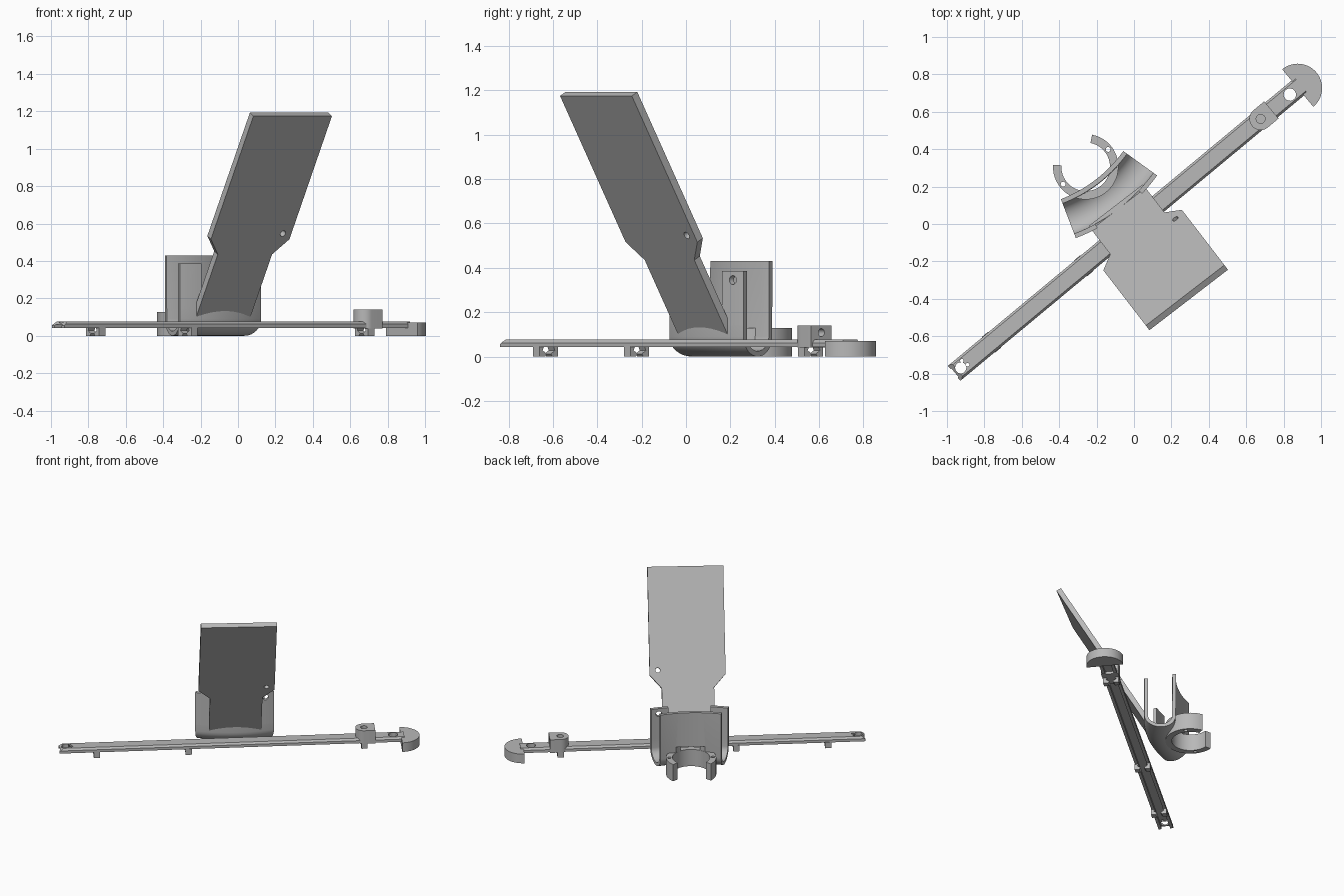
import bpy, bmesh, math
from mathutils import Matrix, Vector

if "Cube" in bpy.data.objects:
    bpy.data.objects.remove(bpy.data.objects["Cube"])

grey = bpy.data.materials.new("plain_grey")
grey.diffuse_color = (0.48, 0.48, 0.48, 1)
grey.use_nodes = True
grey.node_tree.nodes["Principled BSDF"].inputs["Base Color"].default_value = grey.diffuse_color

CRADLE = Matrix.Rotation(math.radians(37.6), 4, 'Z')
BAR = Matrix.Rotation(math.radians(39.7), 4, 'Z')
# maps (x, y, z) of a prism to (z, x, y): cross-section extruded along the bar
ALONG = Matrix(((0, 0, 1, 0), (1, 0, 0, 0), (0, 1, 0, 0), (0, 0, 0, 1)))
# sloping plate frame: x across, y up the slope, z out of the front face
PLATE = CRADLE @ Matrix.Translation((-0.016, 0.108, 0.1)) @ Matrix.Rotation(math.radians(119.5), 4, 'X')


def finish(name, bm, frame, smooth=True):
    bm.transform(frame)
    bmesh.ops.recalc_face_normals(bm, faces=bm.faces[:])
    me = bpy.data.meshes.new(name)
    bm.to_mesh(me)
    bm.free()
    me.materials.append(grey)
    ob = bpy.data.objects.new(name, me)
    bpy.context.collection.objects.link(ob)
    if smooth:
        shade(ob)
    return ob


def select(ob):
    bpy.ops.object.select_all(action='DESELECT')
    ob.select_set(True)
    bpy.context.view_layer.objects.active = ob


def shade(ob):
    select(ob)
    bpy.ops.object.shade_smooth_by_angle(angle=math.radians(30))


def prism(name, pts, lo, hi, frame):
    """Extrude a flat outline from lo to hi."""
    bm = bmesh.new()
    face = bm.faces.new([bm.verts.new((x, y, lo)) for x, y in pts])
    ext = bmesh.ops.extrude_face_region(bm, geom=[face])['geom']
    bmesh.ops.translate(bm, vec=(0, 0, hi - lo), verts=[g for g in ext if isinstance(g, bmesh.types.BMVert)])
    return finish(name, bm, frame)


def arc(cx, cy, rx, ry, a0, a1, n):
    out = []
    for i in range(n + 1):
        a = math.radians(a0 + (a1 - a0) * i / n)
        out.append((cx + rx * math.cos(a), cy + ry * math.sin(a)))
    return out


def circle(x, y, r, n=20):
    return arc(x, y, r, r, 0, 360, n)[:-1]


def cut(ob, outlines, lo, hi, frame):
    """Cut each outline through the object."""
    for pts in outlines:
        tool = prism("cutter", pts, lo, hi, frame)
        tool.hide_render = True
        mod = ob.modifiers.new("cut", 'BOOLEAN')
        mod.operation = 'DIFFERENCE'
        mod.solver = 'EXACT'
        mod.object = tool
        select(ob)
        bpy.ops.object.modifier_apply(modifier=mod.name)
        bpy.data.objects.remove(tool)
    shade(ob)


# --- Cradle: U section swept along a gentle arc ---
UC, VC = -0.018, 1.05


def sweep(name, section, a0, a1, n):
    bm = bmesh.new()
    rows = []
    for i in range(n + 1):
        a = math.radians(a0 + (a1 - a0) * i / n)
        rows.append([bm.verts.new((UC + r * math.sin(a), VC - r * math.cos(a), z)) for r, z in section])
    k = len(section)
    for p, q in zip(rows, rows[1:]):
        for j in range(k):
            bm.faces.new((p[j], p[(j + 1) % k], q[(j + 1) % k], q[j]))
    bm.faces.new(rows[0])
    bm.faces.new(rows[-1])
    return finish(name, bm, CRADLE)


section = ([(0.96, 0.16)] + arc(0.85, 0.09, 0.11, 0.09, 0, -180, 16) + [(0.737, 0.43), (0.762, 0.43)]
           + arc(0.85, 0.09, 0.085, 0.065, -180, 0, 16) + [(0.935, 0.16)])
cradle = sweep("cradle", section, -16.6, 16.6, 20)
cut(cradle, [circle(UC, 0.40, 0.131, 40)], -0.1, 0.17, CRADLE)

# upright tabs on both ends of the front wall
for side in (-1, 1):
    tab = sweep("cradle_tab", [(0.935, 0.14), (0.96, 0.14), (0.96, 0.385), (0.935, 0.385)],
                side * 9, side * 16.6, 6)
    hole = CRADLE @ Matrix.Translation((UC + side * 0.215, 0, 0.345)) @ Matrix.Rotation(math.pi / 2, 4, 'X')
    cut(tab, [circle(0, 0, 0.02)], -0.3, 0.3, hole)

# --- Open ring clip at the back ---
ring = arc(UC, 0.40, 0.175, 0.175, 139, 401, 36) + arc(UC, 0.40, 0.13, 0.13, 401, 139, 36)
clip = prism("ring_clip", ring, 0, 0.128, CRADLE)
cut(clip, [circle(UC + s * 0.152, 0.40, 0.013) for s in (-1, 1)], -0.1, 0.3, CRADLE)

# --- Sloping plate with narrow neck ---
half = [(0.183, 0.0), (0.183, 0.385), (0.265, 0.478), (0.265, 1.235)]
plate = prism("sloping_plate", half + [(-x, y) for x, y in reversed(half)], -0.036, 0, PLATE)
holes = [(0.208, 1.006), (0.208, 0.512), (0.126, 0.374), (0.13, 0.15)]
cut(plate, [circle(s * x, y, 0.017) for x, y in holes for s in (-1, 1)], -0.2, 0.2, PLATE)

# --- Long channel bar ---
side = [(0.03, 0.059), (0.03, 0.042), (0.052, 0.042), (0.052, 0.062), (0.04, 0.076)]
bar = prism("long_bar", side + [(-x, z) for x, z in reversed(side)], -1.25, 1.16, BAR @ ALONG)
cut(bar, [circle(-1.204, 0, 0.03), circle(-1.175, 0.025, 0.01, 12), circle(-1.165, -0.01, 0.01, 12),
          circle(1.083, 0, 0.033)], -0.1, 0.3, BAR)
# bevelled left end
cut(bar, [[(-1.3, 0.03), (-1.255, 0.05), (-1.22, 0.08), (-1.3, 0.1)]], -0.2, 0.2,
    BAR @ Matrix.Rotation(math.pi / 2, 4, 'X'))

# --- Rounded end stop ---
prism("end_stop", arc(1.138, 0, 0.13, 0.13, -90, 90, 32), 0, 0.07, BAR)

# --- Raised boss with vertical and lengthwise holes ---
boss = prism("raised_boss", arc(0.88, 0, 0.06, 0.06, 90, 270, 20) + [(0.955, -0.06), (0.955, 0.06)],
             0.04, 0.14, BAR)
cut(boss, [circle(0.88, 0, 0.024)], 0.09, 0.3, BAR)
cut(boss, [circle(0, 0.108, 0.018)], 0.88, 1.1, BAR @ ALONG)

# --- Hooked feet under the bar ---
hook = [(0.028, 0.045), (0.055, 0.045), (0.055, 0.0), (0.022, 0.0), (0.012, 0.012), (0.036, 0.028)]
for t in (-0.99, -0.348, 0.88):
    for s in (-1, 1):
        prism("foot_hook", [(s * x, z) for x, z in hook], t - 0.022, t + 0.022, BAR @ ALONG)
